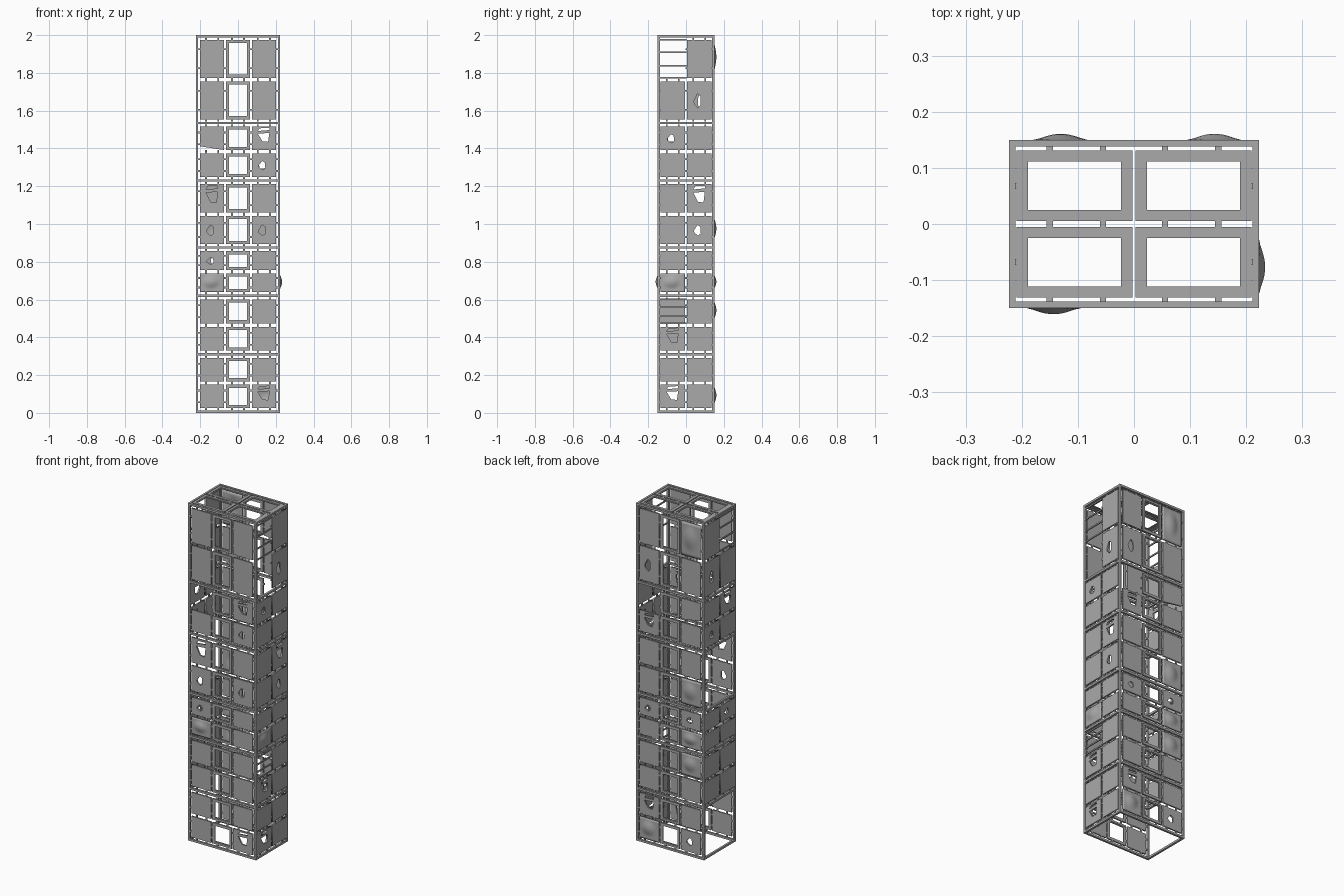
import bpy, bmesh, math
from mathutils import Matrix, Vector

cube = bpy.data.objects.get("Cube")
if cube:
    bpy.data.objects.remove(cube, do_unlink=True)

steel = bpy.data.materials.new("grey steel")
steel.use_nodes = True
grey = (0.4, 0.4, 0.4, 1)
steel.diffuse_color = grey
steel.node_tree.nodes["Principled BSDF"].inputs["Base Color"].default_value = grey

HX, HY, BAR, THICK = 0.223, 0.15, 0.012, 0.009
LEVELS = [0.006, 0.31, 0.62, 0.875, 1.23, 1.535, 1.994]


def add_object(name, mesh, matrix=Matrix()):
    obj = bpy.data.objects.new(name, mesh)
    bpy.context.scene.collection.objects.link(obj)
    mesh.materials.clear()
    mesh.materials.append(steel)
    obj.matrix_world = matrix
    return obj


def boxes(name, items, matrix=Matrix()):
    """One object from (centre, size) boxes."""
    bm = bmesh.new()
    for centre, size in items:
        m = Matrix.Translation(centre) @ Matrix.Diagonal((*size, 1))
        bmesh.ops.create_cube(bm, size=1, matrix=m)
    mesh = bpy.data.meshes.new(name)
    bm.to_mesh(mesh)
    bm.free()
    return add_object(name, mesh, matrix)


def sheet(name, outlines, matrix):
    """Flat plate; outlines after the first are holes."""
    curve = bpy.data.curves.new(name, "CURVE")
    curve.dimensions = "2D"
    curve.fill_mode = "BOTH"
    curve.extrude = THICK / 2
    for pts in outlines:
        spline = curve.splines.new("POLY")
        spline.points.add(len(pts) - 1)
        for p, (u, v) in zip(spline.points, pts):
            p.co = (u, v, 0, 1)
        spline.use_cyclic_u = True
    temp = bpy.data.objects.new("outline", curve)
    bpy.context.scene.collection.objects.link(temp)
    deps = bpy.context.evaluated_depsgraph_get()
    mesh = bpy.data.meshes.new_from_object(temp.evaluated_get(deps))
    bpy.data.objects.remove(temp, do_unlink=True)
    return add_object(name, mesh, matrix)


def dented(name, w, h, matrix):
    """Plate with a bulge pushed outwards."""
    bm = bmesh.new()
    bmesh.ops.create_grid(bm, x_segments=12, y_segments=12, size=1)
    for v in bm.verts:
        r = math.hypot(v.co.x + 0.1, v.co.y - 0.1)
        bulge = 0.011 * max(0, 1 - (r / 0.75) ** 2) ** 1.5
        v.co = Vector((v.co.x * w, v.co.y * h, bulge + THICK / 2))
    mesh = bpy.data.meshes.new(name)
    bm.to_mesh(mesh)
    bm.free()
    obj = add_object(name, mesh, matrix)
    mesh.shade_smooth()
    mod = obj.modifiers.new("thickness", "SOLIDIFY")
    mod.thickness = THICK
    mod.offset = -1


def window(name, w, h, matrix, border=0.011):
    """Open frame with a thinner inner lip."""
    items = []
    for inset, width, depth in ((0, border, THICK), (border, 0.006, THICK * 0.5)):
        a, b = w - inset, h - inset
        for s in (-1, 1):
            items.append(((s * (a - width / 2), 0, 0), (width, 2 * b, depth)))
            items.append(((0, s * (b - width / 2), 0), (2 * a - 2 * width, width, depth)))
    boxes(name, items, matrix)


SQUARE = [(-1, -1), (1, -1), (1, 1), (-1, 1)]
SLANTED = [(-1, -1), (1, -0.68), (1, 1), (-1, 1)]
DROP = [(-.45, -.05), (-.15, .35), (.08, .22), (.12, -.25), (-.12, -.4), (-.4, -.2)]
TEAR = [(-.5, .4), (.45, .45), (.35, -.3), (-.12, -.25)]
SLIT = [(-.35, .85), (.45, .88), (.45, .7), (-.5, .62)]
KINDS = {"P": [SQUARE], "S": [SLANTED], "T": [SQUARE, DROP], "H": [SQUARE, TEAR, SLIT]}


# Outer frame: corner posts and a ring at every storey
frame = [((sx * (HX - BAR / 2), sy * (HY - BAR / 2), 1), (BAR, BAR, 2))
         for sx in (-1, 1) for sy in (-1, 1)]
for z in LEVELS:
    for s in (-1, 1):
        frame.append(((0, s * (HY - BAR / 2), z), (2 * HX - 2 * BAR, BAR, BAR)))
        frame.append(((s * (HX - BAR / 2), 0, z), (BAR, 2 * HY - 2 * BAR, BAR)))
boxes("outer_frame", frame)

# Roof: four window frames joined by short pegs
pegs = []
for sx in (-1, 1):
    for sy in (-1, 1):
        place = Matrix.Translation((sx * 0.106, sy * 0.068, 1.994))
        window("roof_window", 0.103, 0.063, place, border=0.014)
        for x in (0.055, 0.15):
            pegs.append(((sx * x, sy * 0.135, 1.994), (0.011, 0.012, 0.006)))
            pegs.append(((sx * x, 0, 1.994), (0.011, 0.014, 0.006)))
        pegs.append(((sx * 0.21, sy * 0.068, 1.994), (0.01, 0.011, 0.006)))
boxes("roof_pegs", pegs)

# Rows of panels, two per storey, from the top down
rows = []
for low, high in reversed(list(zip(LEVELS, LEVELS[1:]))):
    mid = (low + high) / 2
    rows += [(mid + 0.009, high - 0.019), (low + 0.019, mid - 0.009)]

# P plain, T drop hole, H torn hole, D dented, S slanted, W window, R rungs, . empty
FACES = [
    ("front", (1, 0, 0), (0, -1, 0), HY, (-.137, 0, .137),
     "PWP PWP .WH PWT HWP TWT TWP DWP PWP PWP PWP PWH"),
    ("left", (0, 1, 0), (1, 0, 0), HX, (-.0705, .0705),
     "RP .T TP PP PH PT PP DP RP HP PP HP"),
    ("back", (-1, 0, 0), (0, 1, 0), HY, (-.137, 0, .137),
     "PWD TWP .WS HWP PWP PWD TWT PWD PWD PWP HWP DWT"),
    ("right", (0, -1, 0), (-1, 0, 0), HX, (-.0705, .0705),
     "PR TP PH TP .. .. PT PP PP PP .. .."),
]
HALF = 0.064

for side, u, n, dist, columns, layout in FACES:
    basis = Matrix((u, (0, 0, 1), n)).transposed().to_4x4()
    links = []
    for (low, high), codes in zip(rows, layout.split()):
        mid, half = (low + high) / 2, (high - low) / 2
        for col, code in zip(columns, codes):
            spot = basis @ Matrix.Translation((col, mid, dist - THICK / 2))
            if code == "W":
                window(side + "_window", HALF, half, spot)
            elif code == "D":
                dented(side + "_dented_panel", HALF, half, spot)
            elif code in KINDS:
                shapes = [[(a * HALF, b * half) for a, b in s] for s in KINDS[code]]
                sheet(side + "_panel", shapes, spot)
            elif code == "R":
                boxes(side + "_rungs", [((0, k * half, 0), (0.145, 0.008, 0.006))
                                        for k in (-1, -.35, .35, 1)], spot)
            # Short pegs that hold each panel to its neighbours
            if code not in ".R":
                for s in (-1, 1):
                    for k in (-.5, .5):
                        links.append(((col + s * (HALF + .004), mid + k * half, dist - .006),
                                      (.012, .009, .006)))
                        links.append(((col + k * HALF, mid + s * (half + .005), dist - .006),
                                      (.009, .012, .006)))
    boxes(side + "_pegs", links, basis)
